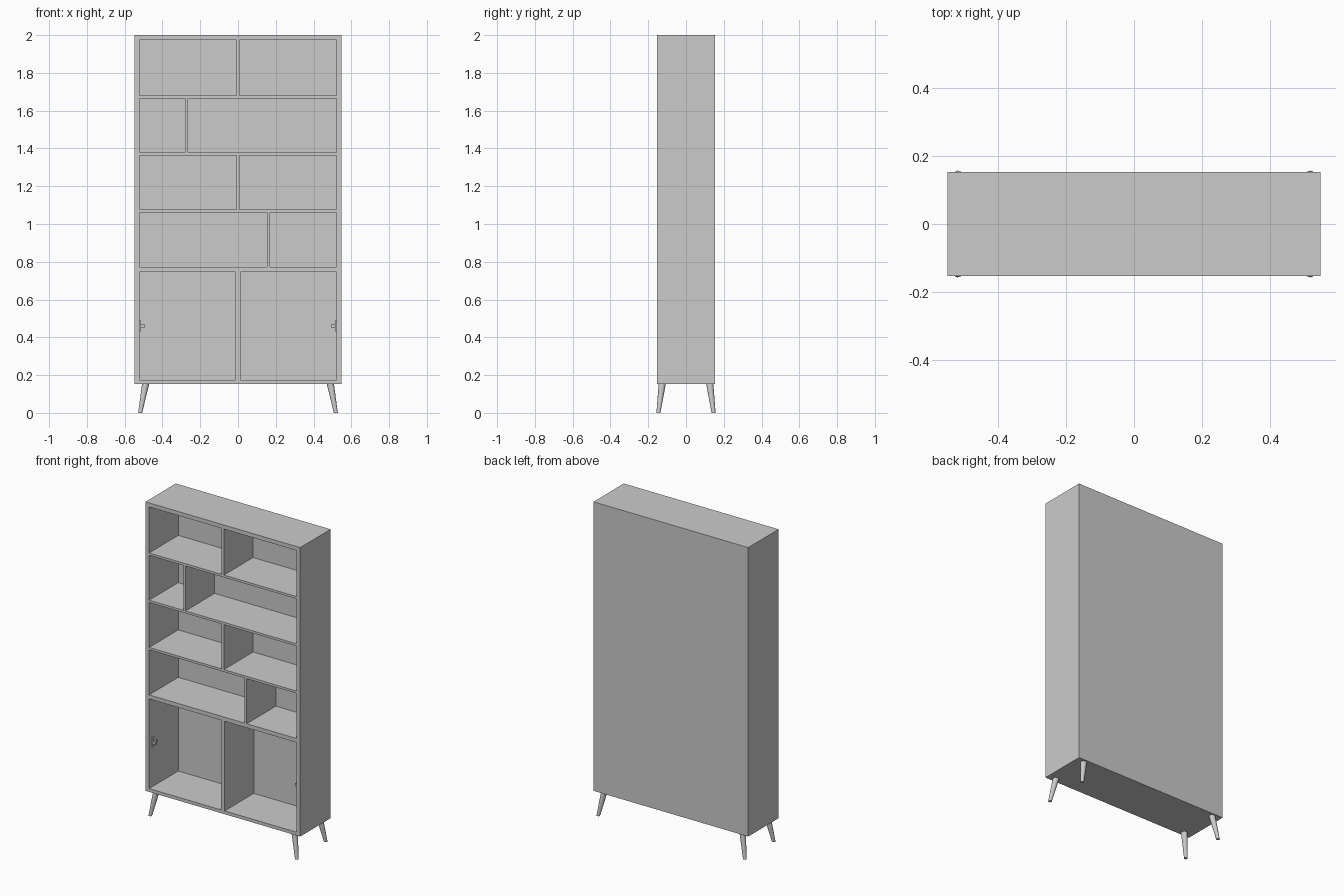
import bpy, bmesh
from mathutils import Vector, Matrix

if "Cube" in bpy.data.objects:
    bpy.data.objects.remove(bpy.data.objects["Cube"])

W, D = 0.547, 0.153          # half width, half depth
Z0, Z1 = 0.153, 2.0          # carcass bottom and top
IN = 0.521                   # half inner width
BACK = 0.012                 # back panel thickness


def add_box(bm, x0, x1, y0, y1, z0, z1):
    size = Vector((x1 - x0, y1 - y0, z1 - z0))
    mid = Vector((x0 + x1, y0 + y1, z0 + z1)) / 2
    bmesh.ops.create_cube(bm, size=1, matrix=Matrix.Translation(mid) @ Matrix.Diagonal(size).to_4x4())


def finish(bm, name):
    bmesh.ops.recalc_face_normals(bm, faces=bm.faces)
    mesh = bpy.data.meshes.new(name)
    bm.to_mesh(mesh)
    bm.free()
    obj = bpy.data.objects.new(name, mesh)
    bpy.context.collection.objects.link(obj)
    return obj


def add_cone(bm, a, b, ra, rb, sides):
    # tapered cylinder whose end caps stay level along the given axis
    a, b = Vector(a), Vector(b)
    ret = bmesh.ops.create_cone(bm, cap_ends=True, segments=sides, radius1=ra, radius2=rb, depth=1)
    for v in ret["verts"]:
        p = a if v.co.z < 0 else b
        v.co = Vector((v.co.x + p.x, v.co.y + p.y, p.z))


# Carcass: solid block with the compartments cut out
bm = bmesh.new()
add_box(bm, -W, W, -D, D, Z0, Z1)
carcass = finish(bm, "cabinet_carcass")

# Compartment rows: bottom, top, divider centre, divider half thickness
rows = [(1.680, 1.974, 0.0, 0.008),
        (1.378, 1.665, -0.272, 0.008),
        (1.076, 1.363, 0.0, 0.008),
        (0.773, 1.061, 0.161, 0.008),
        (0.174, 0.747, 0.0, 0.013)]
bm = bmesh.new()
for z0, z1, xd, t in rows:
    add_box(bm, -IN, xd - t, -D - 0.1, D - BACK, z0, z1)
    add_box(bm, xd + t, IN, -D - 0.1, D - BACK, z0, z1)
cutter = finish(bm, "compartment_cutter")

mod = carcass.modifiers.new("compartments", 'BOOLEAN')
mod.operation = 'DIFFERENCE'
mod.solver = 'EXACT'
mod.object = cutter
bpy.context.view_layer.objects.active = carcass
carcass.select_set(True)
bpy.ops.object.modifier_apply(modifier=mod.name)
bpy.data.objects.remove(cutter)

# Splayed tapered legs
for sy, end in ((-1, "front"), (1, "back")):
    for sx, side in ((-1, "left"), (1, "right")):
        bm = bmesh.new()
        add_cone(bm, (sx * 0.518, sy * 0.146, 0), (sx * 0.489, sy * 0.126, Z0), 0.0105, 0.019, 24)
        leg = finish(bm, f"{end}_{side}_leg")
        bpy.ops.object.select_all(action='DESELECT')
        leg.select_set(True)
        bpy.context.view_layer.objects.active = leg
        bpy.ops.object.shade_smooth_by_angle()

# Door hinges on the inner side walls
for s, side in ((-1, "left"), (1, "right")):
    bm = bmesh.new()
    zc, yc = 0.46, -0.112

    def part(d0, d1, y0, y1, h):
        # d0, d1: distance out from the side wall
        xs = sorted((s * (IN - d0), s * (IN - d1)))
        add_box(bm, xs[0], xs[1], yc + y0, yc + y1, zc - h, zc + h)

    part(0, 0.004, -0.010, 0.010, 0.031)    # wall plate
    part(0.004, 0.015, -0.018, 0.022, 0.007)  # arm
    part(0.015, 0.027, -0.018, 0.002, 0.011)  # knuckle
    finish(bm, f"{side}_hinge")
